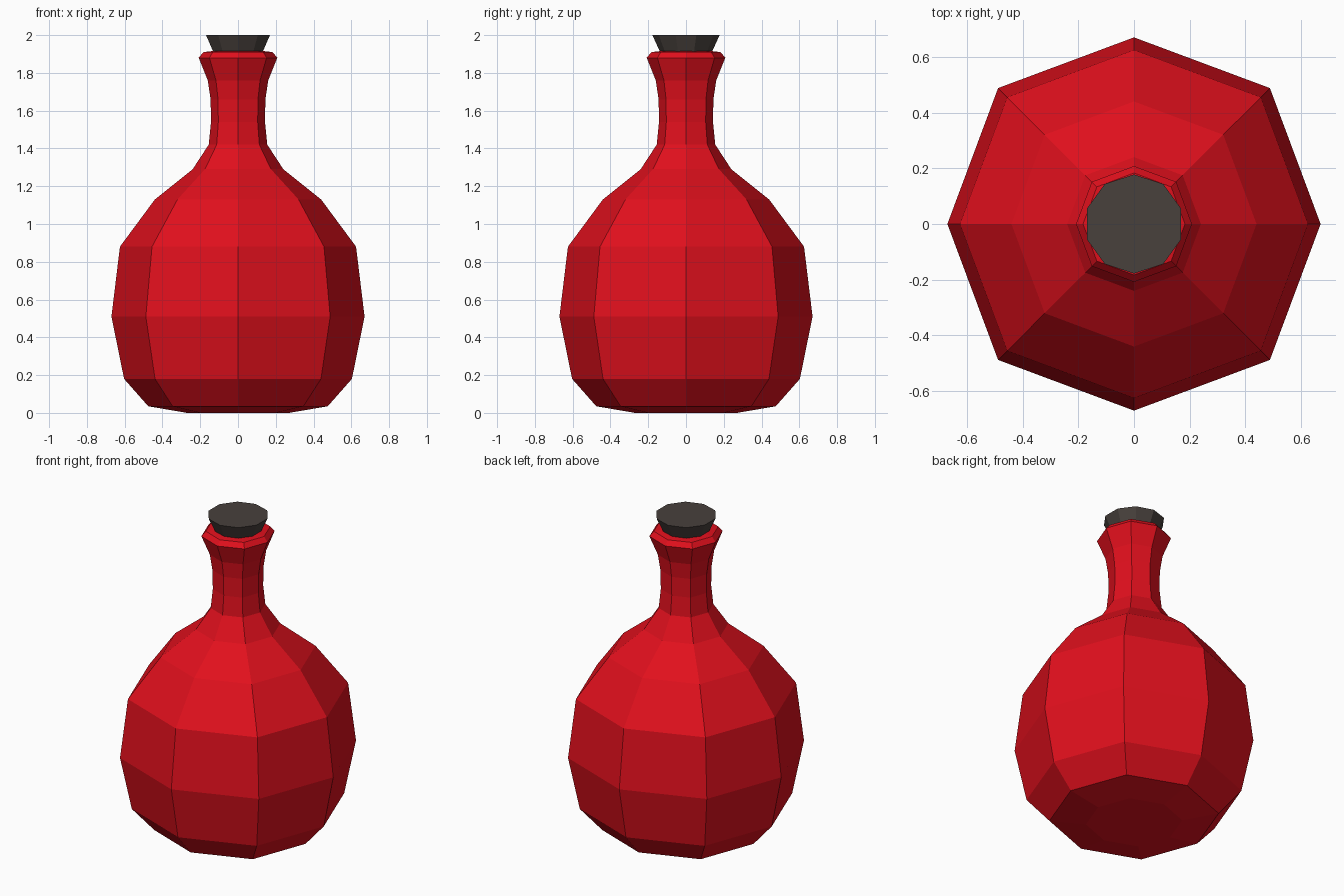
import bpy, bmesh
from math import sin, cos, pi

if "Cube" in bpy.data.objects:
    bpy.data.objects.remove(bpy.data.objects["Cube"])


def material(name, color):
    m = bpy.data.materials.new(name)
    m.diffuse_color = color
    m.use_nodes = True
    m.node_tree.nodes["Principled BSDF"].inputs["Base Color"].default_value = m.diffuse_color
    return m


def lathe(name, profile, sides, start, mat, diagonal=1.0):
    """Spin (radius, z) points into a closed flat-faced solid."""
    bm = bmesh.new()
    rings = []
    for r, z in profile:
        ring = []
        for i in range(sides):
            a = start + 2 * pi * i / sides
            k = r * (diagonal if i % 2 else 1.0)
            ring.append(bm.verts.new((k * cos(a), k * sin(a), z)))
        rings.append(ring)
    for low, high in zip(rings, rings[1:]):
        for i in range(sides):
            j = (i + 1) % sides
            bm.faces.new((low[i], low[j], high[j], high[i]))
    bm.faces.new(rings[0][::-1])
    bm.faces.new(rings[-1])
    mesh = bpy.data.meshes.new(name)
    bm.to_mesh(mesh)
    bm.free()
    mesh.materials.append(mat)
    obj = bpy.data.objects.new(name, mesh)
    bpy.context.collection.objects.link(obj)
    return obj


red = material("red_glass", (0.75, 0.005, 0.012, 1))
dark = material("dark_cork", (0.065, 0.052, 0.046, 1))

# Eight-sided bottle: round belly, narrow neck, flared lip
bottle_profile = [
    (0.27, 0.0), (0.475, 0.035), (0.603, 0.18), (0.67, 0.51), (0.625, 0.88),
    (0.44, 1.13), (0.24, 1.29), (0.155, 1.42), (0.143, 1.54), (0.145, 1.66),
    (0.16, 1.76), (0.208, 1.88), (0.183, 1.91), (0.14, 1.915),
]
lathe("bottle", bottle_profile, 8, 0, red, diagonal=1.03)

# Ten-sided tapered stopper seated in the neck
lathe("stopper", [(0.105, 1.84), (0.178, 2.0)], 10, pi / 2, dark)
